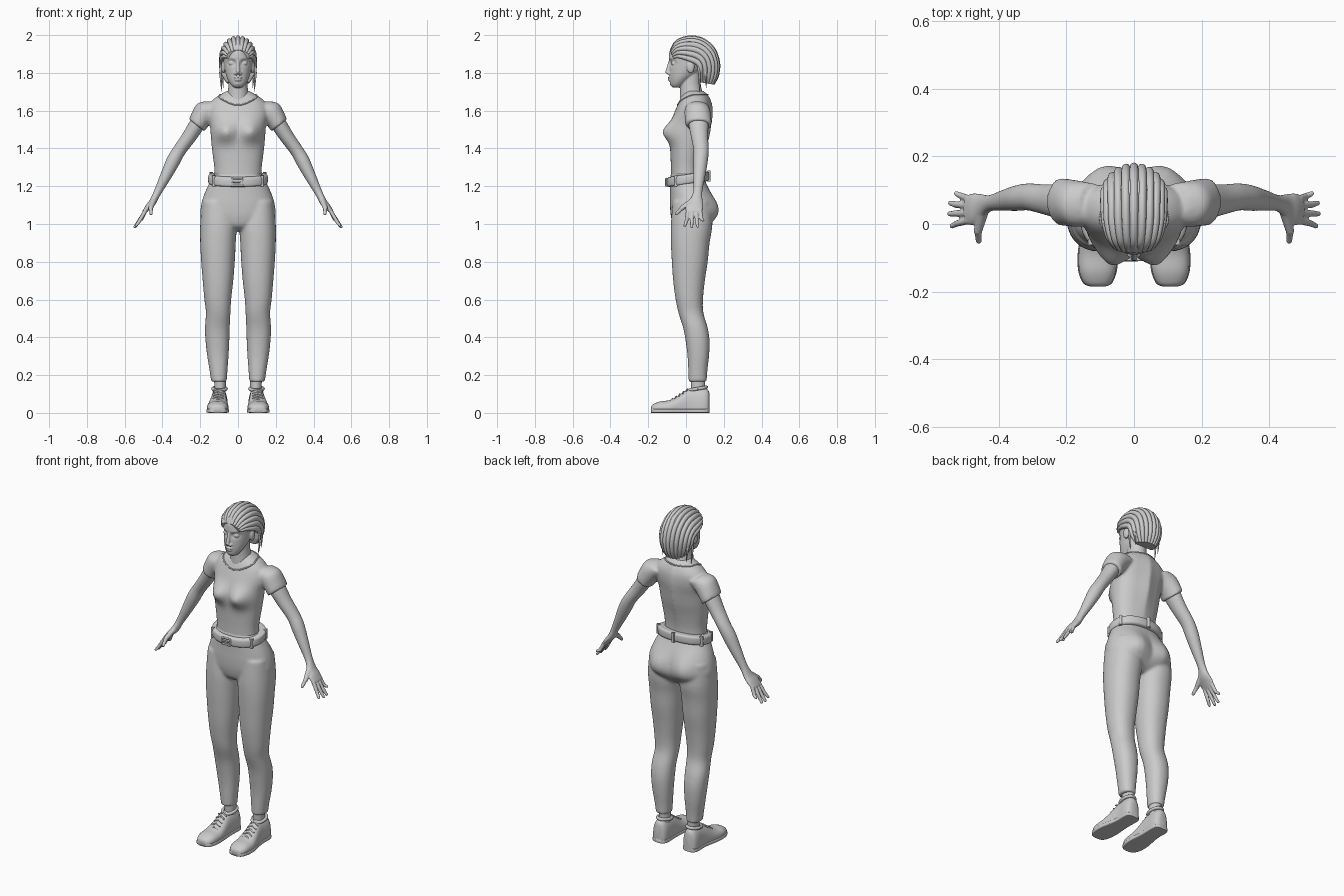
import bpy, bmesh, math
from mathutils import Vector, Matrix
from mathutils.bvhtree import BVHTree

cube = bpy.data.objects.get("Cube")
if cube:
    bpy.data.objects.remove(cube, do_unlink=True)

X, Y, Z = Vector((1, 0, 0)), Vector((0, 1, 0)), Vector((0, 0, 1))
clay = bpy.data.materials.new("clay_grey")
clay.use_nodes = True
clay.diffuse_color = (0.6, 0.6, 0.6, 1)
clay.node_tree.nodes["Principled BSDF"].inputs["Base Color"].default_value = (0.6, 0.6, 0.6, 1)


def spline(keys, steps):
    """Catmull-Rom interpolation between tuples of numbers."""
    out = []
    for i in range(len(keys) - 1):
        a, b, c, d = (keys[min(max(i + k, 0), len(keys) - 1)] for k in (-1, 0, 1, 2))
        for s in range(steps):
            t = s / steps
            out.append([q + 0.5 * t * (r - p + t * (2 * p - 5 * q + 4 * r - w + t * (3 * (q - r) + w - p)))
                        for p, q, r, w in zip(a, b, c, d)])
    return out + [list(keys[-1])]


def skin(bm, rings):
    """Bridge closed rings of points and cap both ends."""
    loops = [[bm.verts.new(p) for p in ring] for ring in rings]
    n = len(loops[0])
    for a, b in zip(loops, loops[1:]):
        for i in range(n):
            bm.faces.new((a[i], a[(i + 1) % n], b[(i + 1) % n], b[i]))
    bm.faces.new(loops[0])
    bm.faces.new(loops[-1])
    return [v for loop in loops for v in loop]


def loft(bm, keys, u=X, v=Y, n=36, steps=4, power=2.0):
    """Superellipse sections given as (x, y, z, radius along u, radius along v)."""
    rings = []
    for x, y, z, ru, rv in spline(keys, steps):
        ring = []
        for i in range(n):
            a = math.tau * i / n
            c, s = math.cos(a), math.sin(a)
            ring.append(Vector((x, y, z)) + u * ru * math.copysign(abs(c) ** (2 / power), c)
                        + v * rv * math.copysign(abs(s) ** (2 / power), s))
        rings.append(ring)
    return skin(bm, rings)


def trunk(keys):
    """(height, front, back, half width) to centred sections."""
    return [(0, (f + b) / 2, z, w, (b - f) / 2) for z, f, b, w in keys]


def tube(bm, pts, radii, n=10):
    pts = [Vector(p) for p in pts]
    first = (pts[1] - pts[0]).normalized()
    ref = X if abs(first.z) > 0.8 else Z
    rings = []
    for i, p in enumerate(pts):
        t = (pts[min(i + 1, len(pts) - 1)] - pts[max(i - 1, 0)]).normalized()
        u = t.cross(ref).normalized()
        v = t.cross(u)
        rings.append([p + radii[i] * (u * math.cos(math.tau * k / n) + v * math.sin(math.tau * k / n))
                      for k in range(n)])
    skin(bm, rings)


def ball(bm, loc, size):
    bmesh.ops.create_uvsphere(bm, u_segments=20, v_segments=12, radius=1,
                              matrix=Matrix.LocRotScale(Vector(loc), None, Vector(size)))


def limb(bm, p, q, r0, r1):
    tube(bm, (p, q), (r0, r1))
    ball(bm, p, (r0,) * 3)
    ball(bm, q, (r1,) * 3)


def push(verts, x, z, amount, sx, sz, front=True):
    """Raise or sink a soft mirrored bump on the front or the back."""
    for v in verts:
        if (v.co.y < 0.02) == front:
            v.co.y += amount * math.exp(-((abs(v.co.x) - x) / sx) ** 2 - ((v.co.z - z) / sz) ** 2)


def mirror(bm):
    new = bmesh.ops.duplicate(bm, geom=bm.verts[:] + bm.edges[:] + bm.faces[:])["geom"]
    for v in new:
        if isinstance(v, bmesh.types.BMVert):
            v.co.x *= -1


def finish(name, bm, voxel=0, smooth=4):
    bmesh.ops.recalc_face_normals(bm, faces=bm.faces[:])
    mesh = bpy.data.meshes.new(name)
    bm.to_mesh(mesh)
    bm.free()
    mesh.materials.append(clay)
    obj = bpy.data.objects.new(name, mesh)
    bpy.context.collection.objects.link(obj)
    if voxel:
        fuse = obj.modifiers.new("fuse", 'REMESH')
        fuse.mode, fuse.voxel_size, fuse.use_smooth_shade = 'VOXEL', voxel, True
        relax = obj.modifiers.new("relax", 'SMOOTH')
        relax.factor, relax.iterations = 0.5, smooth
    else:
        bpy.ops.object.select_all(action='DESELECT')
        obj.select_set(True)
        bpy.context.view_layer.objects.active = obj
        bpy.ops.object.shade_smooth_by_angle(angle=math.radians(50))


# Trousers: legs fused with the pelvis
bm = bmesh.new()
legs = [(1.12, .03, .19, -.07, .13), (1.0, .008, .2, -.08, .14), (.9, .012, .2, -.08, .125),
        (.8, .017, .195, -.075, .115), (.7, .025, .187, -.068, .1), (.6, .036, .178, -.055, .09),
        (.53, .04, .17, -.04, .092), (.45, .044, .175, -.015, .115), (.38, .046, .172, -.002, .125),
        (.3, .05, .163, .008, .122), (.22, .056, .15, .012, .113), (.165, .06, .142, .014, .11)]
loft(bm, [((i + o) / 2, (f + b) / 2, z, (o - i) / 2, (b - f) / 2) for z, i, o, f, b in legs], power=2.2)
mirror(bm)
hips = loft(bm, trunk([(1.27, -.08, .085, .125), (1.22, -.085, .105, .15), (1.16, -.085, .13, .178),
                       (1.1, -.085, .145, .195), (1.04, -.08, .145, .195), (.99, -.065, .115, .13),
                       (.965, -.03, .08, .05)]), power=2.2)
push(hips, .09, 1.08, .035, .07, .08, front=False)
finish("trousers", bm, .008, 6)

# Shirt: sleeves fused with the torso
arm_axis = Vector((.79, 0, .62))
bm = bmesh.new()
loft(bm, [(.12, .06, 1.62, .05, .06), (.165, .06, 1.6, .062, .068), (.2, .064, 1.555, .056, .07),
          (.218, .066, 1.522, .052, .07)], u=arm_axis)
mirror(bm)
torso = loft(bm, trunk([(1.23, -.08, .08, .125), (1.3, -.08, .08, .126), (1.38, -.083, .092, .136),
                        (1.45, -.085, .108, .143), (1.52, -.08, .12, .148), (1.58, -.065, .13, .16),
                        (1.63, -.045, .13, .155), (1.665, -.03, .12, .125), (1.69, -.015, .105, .085),
                        (1.705, 0, .085, .06)]), power=2.2)
push(torso, .068, 1.488, -.05, .055, .052)
push(torso, 0, 1.5, .015, .03, .2, front=False)
shirt_tree = BVHTree.FromBMesh(bm)
finish("shirt", bm, .008, 5)

# Collar seam lying on the shirt
bm = bmesh.new()
seam = []
for i in range(49):
    a = math.tau * i / 48
    z = 1.685 - .055 * max(0, -math.cos(a)) ** 1.5
    hit = shirt_tree.ray_cast(Vector((0, .045, z)), Vector((math.sin(a), math.cos(a), 0)))[0]
    if hit:
        seam.append(hit)
tube(bm, seam, [.004] * len(seam))
finish("collar", bm)

# Arms and hands
bm = bmesh.new()
loft(bm, [(.17, .06, 1.6, .045, .05), (.215, .066, 1.53, .042, .052), (.26, .072, 1.46, .038, .045),
          (.31, .08, 1.39, .035, .04), (.345, .077, 1.33, .037, .038), (.385, .07, 1.25, .03, .031),
          (.425, .062, 1.17, .021, .024), (.45, .052, 1.12, .019, .036), (.475, .044, 1.09, .016, .047),
          (.497, .042, 1.062, .011, .043)], u=arm_axis)
for base, tip, reach in ((.075, .09, .53), (.054, .062, .548), (.032, .03, .55), (.01, -.006, .543)):
    end = 1.062 - (reach - .49) * 1.0
    limb(bm, (.49, base, 1.07), (reach - .02, (base + tip) / 2, end + .005), .011, .01)
    limb(bm, (reach - .02, (base + tip) / 2, end + .005), (reach - .004, tip, end - .002 - .015 * (reach > .54)),
         .01, .008)
limb(bm, (.448, .03, 1.12), (.462, -.02, 1.085), .016, .013)
limb(bm, (.462, -.02, 1.085), (.46, -.05, 1.055), .012, .009)
mirror(bm)
finish("arms", bm, .004, 3)

# Head and neck
bm = bmesh.new()
ball(bm, (.033, -.064, 1.851), (.017, .014, .012))
ball(bm, (.077, .025, 1.83), (.012, .02, .033))
ball(bm, (.012, -.09, 1.797), (.009, .01, .008))
mirror(bm)
face = loft(bm, trunk([(1.722, -.07, -.03, .02), (1.735, -.08, -.01, .036), (1.76, -.085, .02, .052),
                       (1.79, -.087, .06, .064), (1.83, -.087, .1, .073), (1.87, -.09, .13, .078),
                       (1.91, -.088, .14, .078), (1.95, -.07, .13, .066), (1.975, -.03, .1, .04)]),
            n=64, steps=7)
push(face, .033, 1.852, .016, .02, .014)
push(face, .035, 1.878, -.004, .025, .008)
push(face, 0, 1.742, -.004, .018, .01)
loft(bm, [(0, .035, 1.6, .075, .07), (0, .03, 1.68, .058, .062), (0, .024, 1.74, .05, .054),
          (0, .03, 1.82, .05, .05)])
limb(bm, (0, -.083, 1.868), (0, -.099, 1.806), .007, .011)
ball(bm, (0, -.086, 1.775), (.021, .011, .006))
ball(bm, (0, -.085, 1.763), (.018, .011, .007))
finish("head", bm, .004, 3)

# Braided hair: one ridged shell swept from the forehead to the nape
bm = bmesh.new()
sweep = [(-.086, 1.922, -.07, 1.885, .062), (-.055, 1.972, -.04, 1.895, .084), (.01, 1.997, .01, 1.888, .098),
         (.085, 1.988, .055, 1.873, .1), (.15, 1.937, .08, 1.85, .101), (.18, 1.86, .088, 1.82, .098),
         (.175, 1.785, .088, 1.785, .085), (.15, 1.737, .09, 1.748, .062)]
rows, samples = 13, 8
shell = []
for yc, zc, ys, zs, w in spline(sweep, 5):
    ring = []
    for i in range(rows * samples + 1):
        f = i / (rows * samples)
        a = math.radians(-105 + 210 * f)
        k = .9 + .1 * abs(math.sin(math.pi * rows * f)) ** .6
        c = math.cos(a) * k
        ring.append((w * math.sin(a) * k, ys + (yc - ys) * c, zs + (zc - zs) * c))
    shell.append(ring)
skin(bm, shell)
finish("braided_hair", bm)

# Loose strands beside the neck
bm = bmesh.new()
for x, y, low in ((.088, .06, 1.7), (.08, .095, 1.72)):
    tube(bm, [(x, y, 1.87), (x + .006, y + .01, 1.8), (x, y + .012, low + .03), (x - .003, y + .012, low)],
         [.006, .006, .004, .001])
mirror(bm)
finish("loose_strands", bm)

# Belt, tilted up towards the back, with loops and a buckle
bm = bmesh.new()
loft(bm, [(0, .01, 1.236 + dz, .158 - inset, .112 - inset) for dz, inset in
          ((-.026, .014), (-.022, .003), (-.01, 0), (.01, 0), (.022, .003), (.026, .014))],
     n=64, steps=2, power=2.2)
for a in (25, 90, 155, 215, 325):
    c, s = math.cos(math.radians(a)), math.sin(math.radians(a))
    loft(bm, [(.156 * c, .01 + .111 * s, 1.236 + dz, .009, .009) for dz in (-.029, .029)], n=12, power=4)
for v in bm.verts:
    v.co.z += .15 * v.co.y
corners = [(-.03, -.105, 1.203), (.022, -.105, 1.203), (.022, -.105, 1.24), (-.03, -.105, 1.24)]
for p, q in zip(corners, corners[1:] + corners[:1]):
    limb(bm, p, q, .005, .005)
limb(bm, (-.03, -.107, 1.222), (.01, -.107, 1.222), .004, .004)
finish("belt", bm)

# Ankles
bm = bmesh.new()
loft(bm, [(.1, .064, .06, .034, .04), (.095, .064, .12, .03, .037), (.096, .063, .2, .032, .04)])
mirror(bm)
finish("ankles", bm)

# Shoes: upper, sole, padded collar and laces
foot = [(.107, -.185, .02, .02, .012), (.108, -.175, .02, .04, .025), (.108, -.14, .025, .054, .035),
        (.107, -.09, .025, .057, .042), (.105, -.05, .03, .053, .055), (.102, 0, .035, .046, .085),
        (.1, .04, .035, .044, .098), (.1, .09, .035, .045, .098), (.1, .115, .035, .037, .088),
        (.1, .124, .035, .02, .07)]
bm = bmesh.new()
for v in loft(bm, foot, v=Z, power=2.3):
    v.co.z = max(v.co.z, .004)
for v in loft(bm, [(x, y, .011, w + .003, .011) for x, y, z, w, h in foot], v=Z, power=6):
    v.co.z = max(v.co.z, 0)
rim = [(.098 + .035 * math.cos(a), .062 + .046 * math.sin(a), .128 + .008 * math.sin(a))
       for a in (math.tau * i / 32 for i in range(33))]
tube(bm, rim, [.009] * 33)
for i in range(5):
    y, z = -.078 + .02 * i, .07 + .013 * i
    limb(bm, (.08, y, z - .006), (.105, y + .006, z + .004), .004, .004)
    limb(bm, (.13, y, z - .006), (.105, y + .006, z + .004), .004, .004)
mirror(bm)
finish("shoes", bm)
